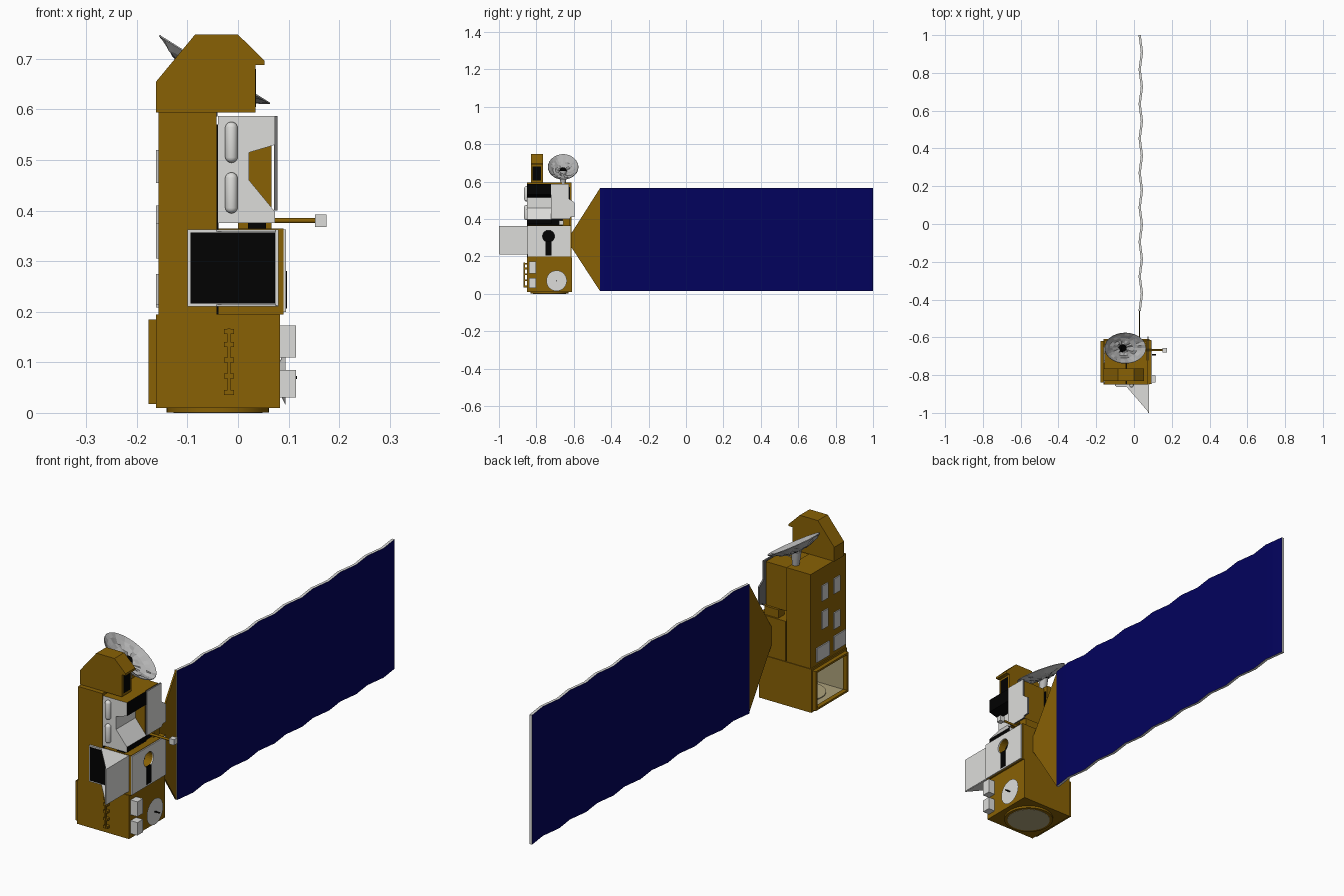
import bpy, bmesh, math, random
from mathutils import Matrix, Vector

if "Cube" in bpy.data.objects:
    bpy.data.objects.remove(bpy.data.objects["Cube"])

random.seed(4)

def mat(name, r, g, b):
    m = bpy.data.materials.new(name)
    m.diffuse_color = (r, g, b, 1)
    m.use_nodes = True
    m.node_tree.nodes["Principled BSDF"].inputs["Base Color"].default_value = m.diffuse_color
    return m

GOLD = mat("gold foil", 0.25, 0.12, 0.0015)
WHITE = mat("white", 0.72, 0.72, 0.70)
BLACK = mat("black", 0.0005, 0.0005, 0.0005)
GREY = mat("grey", 0.45, 0.45, 0.45)
LIGHT = mat("light grey", 0.6, 0.6, 0.6)
DARK = mat("dark grey", 0.16, 0.16, 0.16)
BLUE = mat("solar blue", 0.0008, 0.0008, 0.11)
TAN = mat("tan lining", 0.42, 0.36, 0.2)

def finish(name, bm, *mats):
    bmesh.ops.recalc_face_normals(bm, faces=bm.faces)
    me = bpy.data.meshes.new(name)
    bm.to_mesh(me)
    bm.free()
    for m in mats:
        me.materials.append(m)
    ob = bpy.data.objects.new(name, me)
    bpy.context.collection.objects.link(ob)
    return ob

def box(name, x, y, z, m):
    bm = bmesh.new()
    bmesh.ops.create_cube(bm, size=1)
    for v in bm.verts:
        v.co = [a[0] + (c + 0.5) * (a[1] - a[0]) for a, c in zip((x, y, z), v.co)]
    return finish(name, bm, m)

def prism(name, pts, axis, lo, hi, *mats):
    """Extrude a 2D outline along an axis; pts are the other two coordinates in order."""
    bm = bmesh.new()
    def at(p, h):
        c = list(p)
        c.insert(axis, h)
        return bm.verts.new(c)
    a = [at(p, lo) for p in pts]
    b = [at(p, hi) for p in pts]
    bm.faces.new(a)
    bm.faces.new(b)
    for i in range(len(pts)):
        j = (i + 1) % len(pts)
        bm.faces.new((a[i], a[j], b[j], b[i]))
    return finish(name, bm, *mats)

def rod(name, p, q, r1, m, r2=None, seg=32):
    p, q = Vector(p), Vector(q)
    bm = bmesh.new()
    bmesh.ops.create_cone(bm, cap_ends=True, segments=seg, radius1=r1,
                          radius2=r1 if r2 is None else r2, depth=(q - p).length)
    rot = (q - p).to_track_quat('Z', 'Y').to_matrix().to_4x4()
    bm.transform(Matrix.Translation((p + q) / 2) @ rot)
    ob = finish(name, bm, m)
    for f in ob.data.polygons:
        f.use_smooth = len(f.vertices) == 4
    return ob

# Base module: open on the left, tan inside
bm = bmesh.new()
bmesh.ops.create_cube(bm, size=1)
for v in bm.verts:
    v.co = (-0.0395 + v.co.x * 0.245, -0.73 + v.co.y * 0.24, 0.1025 + v.co.z * 0.185)
bmesh.ops.delete(bm, geom=[f for f in bm.faces if f.calc_center_median().x < -0.15], context='FACES_ONLY')
base = finish("base_module", bm, GOLD, TAN)
s = base.modifiers.new("walls", 'SOLIDIFY')
s.thickness, s.offset, s.material_offset = 0.012, -1, 1
for i, (y, z) in enumerate([((-0.84, -0.83), (0.018, 0.185)), ((-0.63, -0.62), (0.018, 0.185)),
                            ((-0.83, -0.63), (0.018, 0.026)), ((-0.83, -0.63), (0.177, 0.185))]):
    box(f"base_opening_frame_{i}", (-0.177, -0.158), y, z, GOLD)
rod("base_ring", (-0.04, -0.73, 0.001), (-0.04, -0.73, 0.012), 0.101, GOLD, seg=48)
rod("base_ring_centre", (-0.04, -0.73, 0), (-0.04, -0.73, 0.004), 0.088, TAN, seg=48)
rod("base_floor_disc", (-0.04, -0.73, 0.02), (-0.04, -0.73, 0.024), 0.088, TAN, seg=48)

# Ladder-like handrail on the base front
box("handrail", (-0.021, -0.015), (-0.868, -0.862), (0.035, 0.167), GOLD)
for i, z in enumerate((0.04, 0.073, 0.105, 0.135, 0.161)):
    box(f"handrail_bracket_{i}", (-0.028, -0.008), (-0.866, -0.848), (z - 0.005, z + 0.005), GOLD)

# Base right side: two boxes and a small dish
for i, z in enumerate(((0.03, 0.085), (0.11, 0.173))):
    box(f"side_unit_{i}", (0.08, 0.115), (-0.84, -0.803), z, WHITE)
rod("side_dish", (0.082, -0.692, 0.07), (0.094, -0.692, 0.07), 0.03, WHITE, 0.055)
rod("side_dish_feed", (0.094, -0.692, 0.07), (0.117, -0.692, 0.07), 0.003, BLACK, seg=12)

# Tall left column with its grey panels
box("column", (-0.157, -0.043), (-0.85, -0.613), (0.195, 0.595), GOLD)
box("column_gap", (-0.044, -0.039), (-0.849, -0.62), (0.195, 0.57), BLACK)
for i, (y, z) in enumerate([((-0.725, -0.685), (0.455, 0.52)), ((-0.805, -0.765), (0.455, 0.52)),
                            ((-0.725, -0.685), (0.335, 0.41)), ((-0.805, -0.765), (0.305, 0.375)),
                            ((-0.735, -0.65), (0.208, 0.268)), ((-0.843, -0.765), (0.213, 0.275))]):
    box(f"column_panel_{i}", (-0.162, -0.156), y, z, LIGHT)

# Lower instrument box, white right plate, round gold recess with black floor, black slot below
lower = box("lower_instrument", (-0.039, 0.09), (-0.847, -0.613), (0.195, 0.365), GOLD)
plate = box("lower_side_plate", (0.0895, 0.095), (-0.847, -0.618), (0.199, 0.363), WHITE)
angles = [2 * math.pi * (i + 0.5) / 24 for i in range(24)]
hole = [(-0.735 + 0.032 * math.cos(a), 0.308 + 0.032 * math.sin(a)) for a in angles]
cutter = prism("round_recess_cutter", hole, 0, 0.055, 0.12, GOLD)
for ob in (lower, plate):
    md = ob.modifiers.new("cut", 'BOOLEAN')
    md.operation, md.solver, md.object = 'DIFFERENCE', 'EXACT', cutter
cutter.hide_render = True
cutter.hide_set(True)
prism("round_recess_floor", hole, 0, 0.053, 0.057, BLACK)
box("black_slot", (0.09, 0.0965), (-0.75, -0.72), (0.206, 0.281), BLACK)

# Front radiator with its sun shield
box("radiator_frame", (-0.1, 0.08), (-0.858, -0.846), (0.21, 0.363), WHITE)
box("radiator", (-0.094, 0.073), (-0.861, -0.85), (0.216, 0.357), BLACK)
box("sun_shield", (0.074, 0.08), (-1.0, -0.85), (0.212, 0.363), WHITE)
for n, z in (("top", 0.359), ("bottom", 0.21)):
    prism(f"sun_shield_{n}", [(-0.045, -0.855), (0.078, -0.855), (0.078, -0.998)], 2, z, z + 0.004, WHITE)

# Upper instrument: notched white box, black right faces, gold top, gold box behind
scoop = prism("upper_instrument", [(-0.04, 0.375), (0.073, 0.375), (0.073, 0.398), (0.022, 0.46),
              (0.022, 0.515), (0.073, 0.53), (0.073, 0.587), (-0.04, 0.587)], 1, -0.85, -0.72,
              WHITE, BLACK, GOLD)
for f in scoop.data.polygons:
    if f.normal.x > 0.99 and f.center.x > 0.05 or f.normal.z < -0.8:
        f.material_index = 1
    elif f.normal.z > 0.99:
        f.material_index = 2
box("upper_instrument_back", (-0.04, 0.066), (-0.719, -0.63), (0.4, 0.585), GOLD)
box("upper_instrument_mount", (0.02, 0.055), (-0.84, -0.66), (0.36, 0.401), BLACK)
box("boom_mount", (0.0, 0.066), (-0.66, -0.62), (0.364, 0.401), GOLD)
shield = prism("upper_side_shield", [(-0.722, 0.4), (-0.622, 0.4), (-0.617, 0.41), (-0.595, 0.41),
               (-0.595, 0.487), (-0.625, 0.508), (-0.625, 0.587), (-0.722, 0.587)], 0, 0.071, 0.078, WHITE, DARK)
for f in shield.data.polygons:
    f.material_index = 0 if f.normal.x > 0.9 else 1
for n, z in (("upper", 0.535), ("lower", 0.435)):
    bm = bmesh.new()
    bmesh.ops.create_uvsphere(bm, u_segments=20, v_segments=11, radius=0.0125)
    for v in bm.verts:
        v.co += Vector((-0.013, -0.853, z + math.copysign(0.028, v.co.z)))
    cap = finish(f"capsule_{n}", bm, WHITE)
    cap.data.shade_smooth()

# Sensor boom
rod("boom", (0.03, -0.668, 0.38), (0.155, -0.668, 0.38), 0.005, GOLD, seg=16)
box("boom_sensor", (0.152, 0.175), (-0.68, -0.656), (0.368, 0.392), WHITE)

# Telescope hood on top
prism("hood", [(-0.162, 0.594), (-0.162, 0.655), (-0.085, 0.748), (0, 0.748), (0.052, 0.697),
               (0.052, 0.688), (0.035, 0.688), (0.035, 0.594)], 1, -0.83, -0.764, GOLD)
box("hood_window", (0.03, 0.036), (-0.82, -0.774), (0.605, 0.68), BLACK)

# Main dish: crinkled elliptical bowl facing up and to the right
bm = bmesh.new()
N, R = 28, 6
tip = bm.verts.new((0, 0, -0.032))
rings = []
for k in range(1, R + 1):
    t = k / R
    j = 0.005 if k < R else 0
    rings.append([bm.verts.new((0.129 * t * math.cos(a), 0.082 * t * math.sin(a),
                                -0.032 * (1 - t * t) + random.uniform(-j, j)))
                  for a in (2 * math.pi * i / N for i in range(N))])
for i in range(N):
    n = (i + 1) % N
    bm.faces.new((tip, rings[0][i], rings[0][n]))
    for a, b in zip(rings, rings[1:]):
        bm.faces.new((a[i], b[i], b[n], a[n]))
tilt = Matrix.Translation((-0.047, -0.657, 0.678)) @ Matrix.Rotation(math.radians(31.5), 4, 'Y')
bm.transform(tilt)
dish = finish("main_dish", bm, GREY)
dish.modifiers.new("thickness", 'SOLIDIFY').thickness = 0.003
rod("main_dish_feed", tilt @ Vector((0, 0, -0.031)), tilt @ Vector((0, 0, -0.012)), 0.022, BLACK, 0.016, 16)
rod("main_dish_mast", (-0.055, -0.657, 0.585), (-0.06, -0.657, 0.655), 0.014, GREY, 0.02, 16)

# Zigzag solar array: smooth blue faces, white rim
S, Y0, Y1, TH = 16, -0.46, 1.0, 0.006
mid = [(0.03 + 0.012 * (i % 2), Y0 + (Y1 - Y0) * i / S) for i in range(S + 1)]
outline = [(x - TH, y) for x, y in mid] + [(x + TH, y) for x, y in reversed(mid)]
array = prism("solar_array", outline, 2, 0.015, 0.565, BLUE, WHITE)
for f in array.data.polygons:
    if abs(f.normal.x) < 0.5:
        f.material_index = 1
bpy.context.view_layer.objects.active = array
array.select_set(True)
bpy.ops.object.shade_smooth_by_angle(angle=math.radians(30))

# Triangular yoke joining the array to the body
prism("array_yoke", [(-0.62, 0.245), (-0.61, 0.245), (-0.46, 0.015), (-0.46, 0.565), (-0.61, 0.328),
                     (-0.62, 0.328)], 0, 0.026, 0.033, GOLD)
